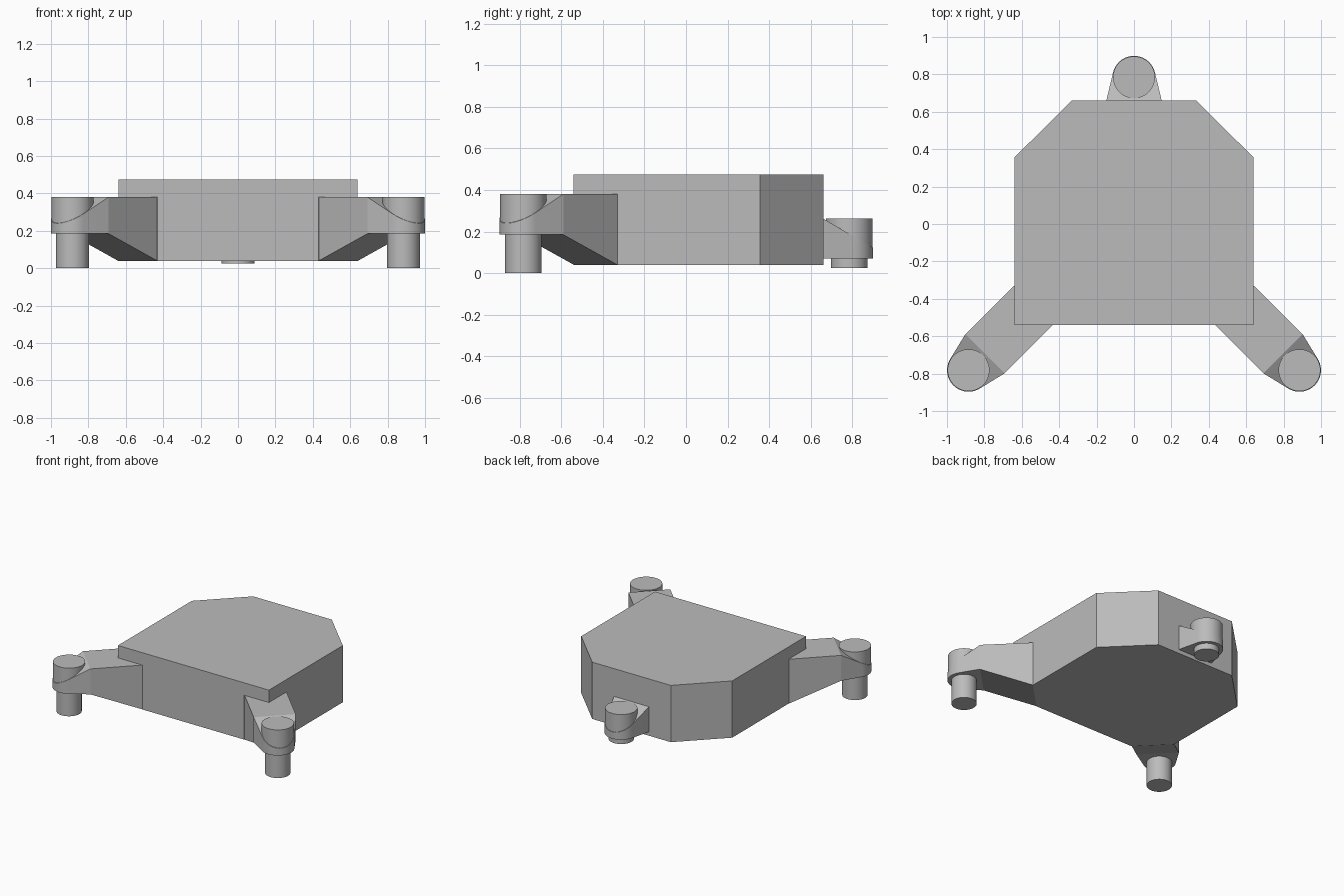
import bpy, bmesh, math
from mathutils import Matrix, Vector

if "Cube" in bpy.data.objects:
    bpy.data.objects.remove(bpy.data.objects["Cube"])

grey = bpy.data.materials.new("matte_grey")
grey.diffuse_color = (0.5, 0.5, 0.5, 1)
grey.use_nodes = True
grey.node_tree.nodes["Principled BSDF"].inputs["Base Color"].default_value = grey.diffuse_color


def finish(bm, name, matrix=None, smooth=False):
    if matrix:
        bm.transform(matrix)
    bmesh.ops.recalc_face_normals(bm, faces=bm.faces)
    mesh = bpy.data.meshes.new(name)
    bm.to_mesh(mesh)
    bm.free()
    mesh.materials.append(grey)
    ob = bpy.data.objects.new(name, mesh)
    bpy.context.collection.objects.link(ob)
    if smooth:
        bpy.ops.object.select_all(action='DESELECT')
        bpy.context.view_layer.objects.active = ob
        ob.select_set(True)
        bpy.ops.object.shade_smooth_by_angle(angle=math.radians(30))
    return ob


def prism(outline, bottom, top):
    """Solid from a plan outline; bottom and top give z from the local x."""
    bm = bmesh.new()
    low = [bm.verts.new((x, y, bottom(x))) for x, y in outline]
    high = [bm.verts.new((x, y, top(x))) for x, y in outline]
    bm.faces.new(low[::-1])
    bm.faces.new(high)
    n = len(outline)
    for i in range(n):
        j = (i + 1) % n
        bm.faces.new((low[i], low[j], high[j], high[i]))
    return bm


def cylinder(name, centre, radius, z0, z1, matrix):
    pts = [(centre + radius * math.cos(k * math.tau / 48),
            radius * math.sin(k * math.tau / 48)) for k in range(48)]
    return finish(prism(pts, lambda x: z0, lambda x: z1), name, matrix, True)


HALF = 0.148     # half width of arms and foot brackets
REACH = 0.124    # bracket edge to foot centre
ROUND = 0.115    # bracket nose radius
ARM = 0.368      # length of the front arms


def foot(side, matrix, top, base, ground):
    # tapered bracket with a rounded nose and a sloping top
    dist = math.hypot(HALF, REACH)
    tangent = math.atan2(HALF, -REACH) - math.acos(ROUND / dist)
    pts = [(0, -HALF)]
    for k in range(25):
        a = tangent * (k / 12 - 1)
        pts.append((REACH + ROUND * math.cos(a), ROUND * math.sin(a)))
    pts.append((0, HALF))
    finish(prism(pts, lambda x: base, lambda x: top - 0.585 * x),
           side + "_foot_bracket", matrix, True)
    # round boss and peg
    cylinder(side + "_foot_boss", REACH, 0.112, base + 0.002, top, matrix)
    cylinder(side + "_foot_peg", REACH, 0.088, ground, base + 0.01, matrix)


# main body with chamfered rear corners
plan = [(-0.64, -0.54), (0.64, -0.54), (0.64, 0.355), (0.333, 0.66),
        (-0.333, 0.66), (-0.64, 0.355)]
body = finish(prism(plan, lambda x: 0.04, lambda x: 0.475), "body")

for side, s in (("right", 1), ("left", -1)):
    angle = math.radians(-45 if s > 0 else -135)
    # local origin at the outer end of the arm, local x pointing outwards
    frame = Matrix.Translation((s * 0.797, -0.694, 0)) @ Matrix.Rotation(angle, 4, 'Z')

    # cut away the lower front corner where the arm joins
    box = [(-ARM, -0.4), (0, -0.4), (0, 0.4), (-ARM, 0.4)]
    cutter = finish(prism(box, lambda x: -0.1, lambda x: 0.38), side + "_corner_cutter", frame)
    cutter.hide_render = True
    cutter.hide_set(True)
    cut = body.modifiers.new(side + "_corner_cut", 'BOOLEAN')
    cut.operation = 'DIFFERENCE'
    cut.solver = 'EXACT'
    cut.object = cutter

    # arm with a rising underside
    arm = [(-ARM, -HALF), (0, -HALF), (0, HALF), (-ARM, HALF)]
    finish(prism(arm, lambda x: 0.185 + 0.145 * x / ARM, lambda x: 0.38),
           side + "_arm", frame)
    foot(side + "_front", frame, 0.38, 0.185, 0.0)

# rear foot sits straight on the back wall
rear = Matrix.Translation((0, 0.66, 0)) @ Matrix.Rotation(math.radians(90), 4, 'Z')
foot("rear", rear, 0.262, 0.07, 0.025)
